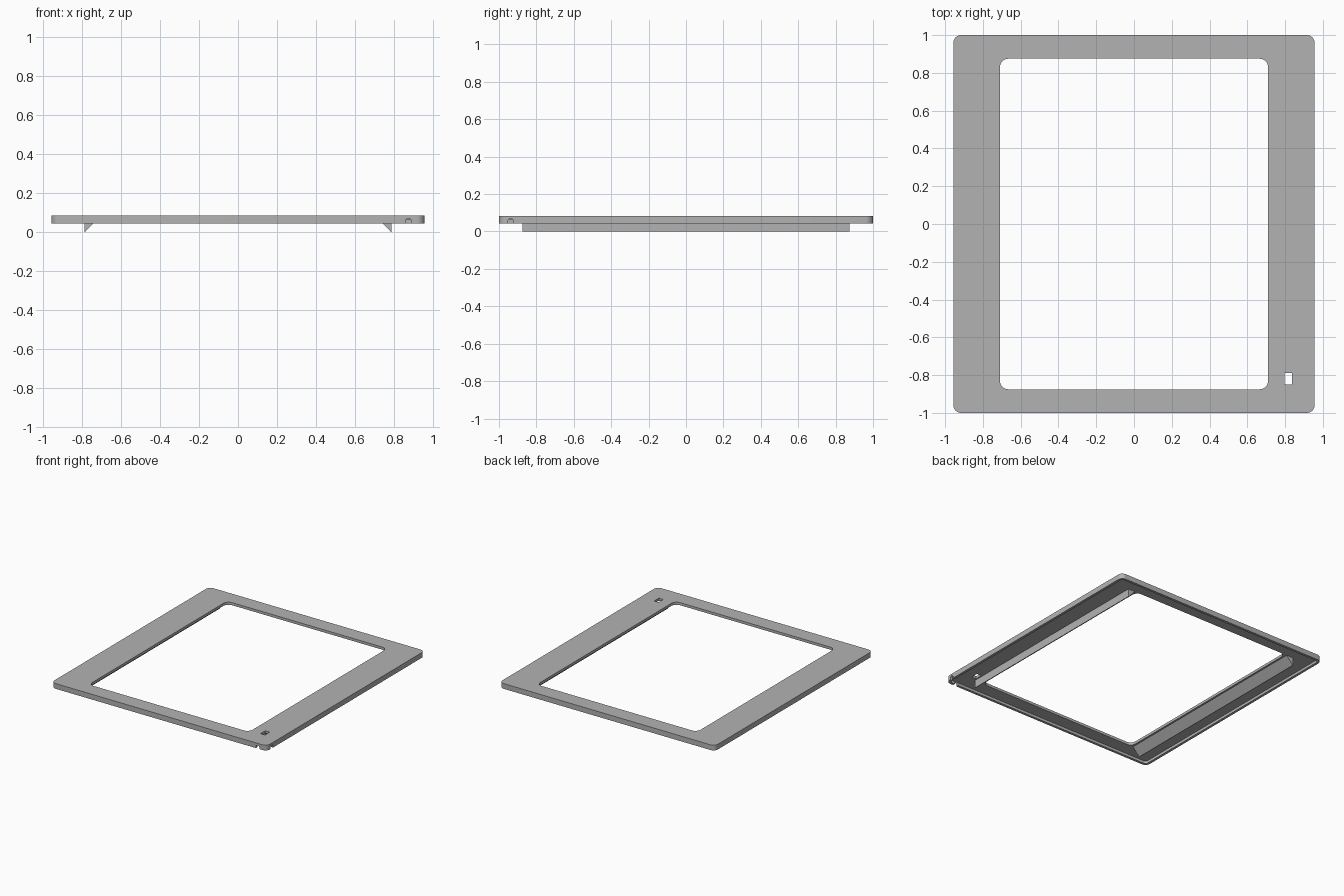
import bpy, bmesh
from math import sin, cos, pi

if "Cube" in bpy.data.objects:
    bpy.data.objects.remove(bpy.data.objects["Cube"], do_unlink=True)

grey = bpy.data.materials.new("grey")
grey.use_nodes = True
grey.diffuse_color = (0.45, 0.45, 0.45, 1)
grey.node_tree.nodes["Principled BSDF"].inputs["Base Color"].default_value = (0.45, 0.45, 0.45, 1)

TOP, UNDER, RIM = 0.084, 0.063, 0.042


def prism(name, start, end):
    """Solid between two matching rings of points."""
    bm = bmesh.new()
    a = [bm.verts.new(p) for p in start]
    b = [bm.verts.new(p) for p in end]
    bm.faces.new(a)
    bm.faces.new(b)
    for i in range(len(a)):
        j = (i + 1) % len(a)
        bm.faces.new((a[i], a[j], b[j], b[i]))
    bmesh.ops.recalc_face_normals(bm, faces=bm.faces)
    mesh = bpy.data.meshes.new(name)
    bm.to_mesh(mesh)
    bm.free()
    mesh.materials.append(grey)
    obj = bpy.data.objects.new(name, mesh)
    bpy.context.collection.objects.link(obj)
    return obj


def slab(name, hx, hy, r, z0, z1, cx=0, cy=0, steps=8):
    """Upright slab with rounded corners."""
    ring = []
    for k, (sx, sy) in enumerate(((1, 1), (-1, 1), (-1, -1), (1, -1))):
        for i in range(steps + 1 if r else 1):
            t = (k + i / steps) * pi / 2
            ring.append((cx + sx * (hx - r) + r * cos(t), cy + sy * (hy - r) + r * sin(t)))
    return prism(name, [(x, y, z0) for x, y in ring], [(x, y, z1) for x, y in ring])


def cut(obj, cutter):
    mod = obj.modifiers.new("cut", "BOOLEAN")
    mod.operation, mod.solver, mod.object = "DIFFERENCE", "EXACT", cutter
    bpy.context.view_layer.objects.active = obj
    bpy.ops.object.modifier_apply(modifier=mod.name)
    bpy.data.objects.remove(cutter, do_unlink=True)


# Cover frame: thin plate with a downturned rim, open in the middle
frame = slab("cover_frame", 0.956, 1.0, 0.04, RIM, TOP)
cut(frame, slab("recess", 0.936, 0.98, 0.02, 0, UNDER))
cut(frame, slab("opening", 0.71, 0.875, 0.045, 0, 0.2))
cut(frame, slab("window", 0.02, 0.03, 0, 0, 0.2, 0.816, -0.82))

# Arched cable notches through the rim, on the front and on the left side
arch = [(-0.016, 0.0), (0.016, 0.0)]
arch += [(0.016 * cos(i * pi / 10), 0.052 + 0.016 * sin(i * pi / 10)) for i in range(11)]
cut(frame, prism("front_notch", [(0.874 + u, -1.1, z) for u, z in arch],
                 [(0.874 + u, -0.97, z) for u, z in arch]))
cut(frame, prism("side_notch", [(1.1, -0.937 + u, z) for u, z in arch],
                 [(0.925, -0.937 + u, z) for u, z in arch]))

# Wedge rails under the long sides, upright outside and sloping inside
for name, s in (("left_rail", 1), ("right_rail", -1)):
    wedge = [(0.787, 0), (0.787, UNDER), (0.724, UNDER), (0.783, 0)]
    prism(name, [(s * x, -0.875, z) for x, z in wedge], [(s * x, 0.875, z) for x, z in wedge])

# Smooth rounded corners, keep hard edges
for obj in (frame,):
    bpy.ops.object.select_all(action="DESELECT")
    obj.select_set(True)
    bpy.context.view_layer.objects.active = obj
    bpy.ops.object.shade_smooth_by_angle(angle=pi / 6)
